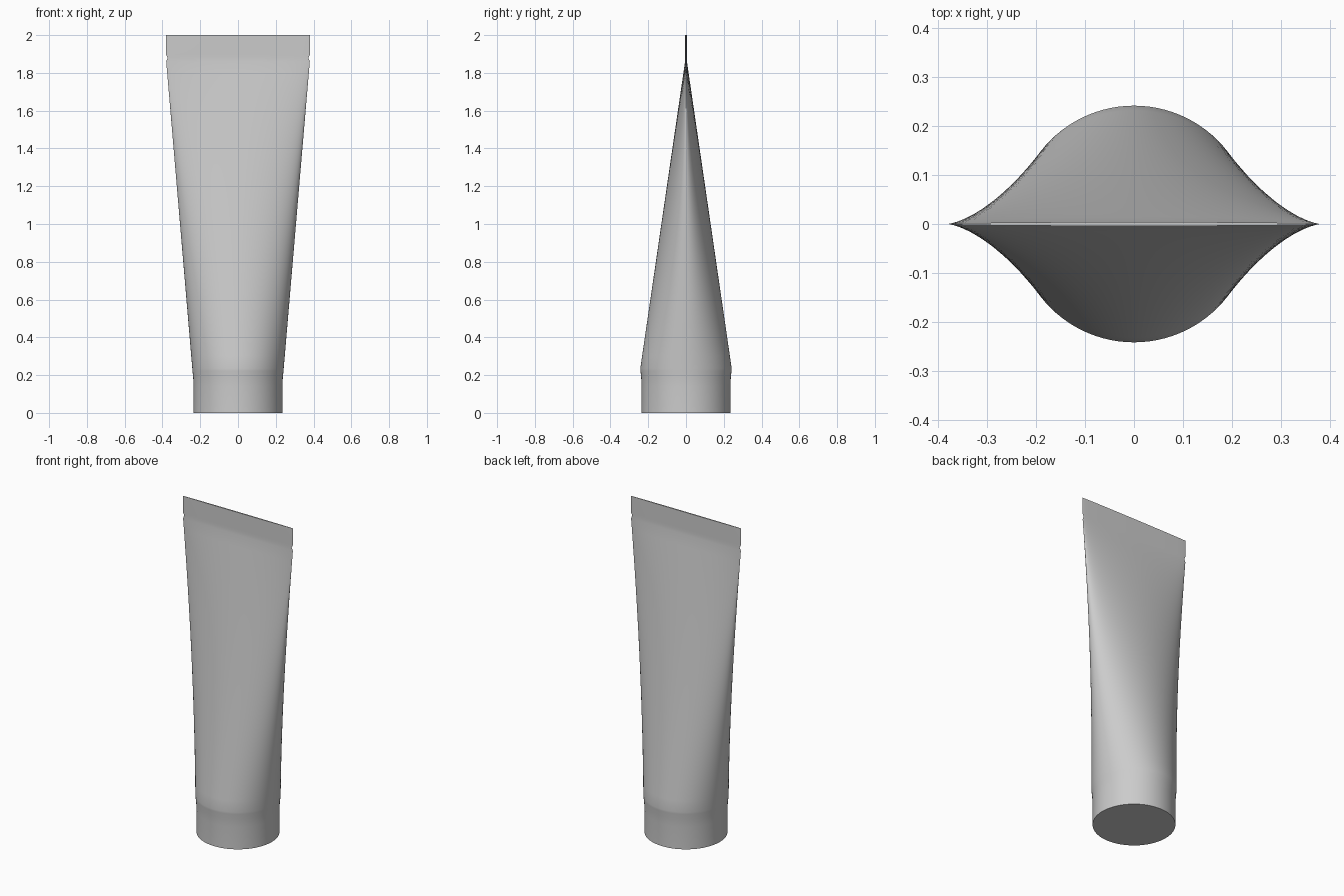
import bpy, bmesh, math

if "Cube" in bpy.data.objects:
    bpy.data.objects.remove(bpy.data.objects["Cube"])

SIDES = 96


def loft(name, rings):
    """Skin a stack of elliptical rings (half width, half depth, z) and cap both ends."""
    bm = bmesh.new()
    loops = []
    for a, b, z in rings:
        loops.append([bm.verts.new((a * math.cos(2 * math.pi * i / SIDES),
                                    b * math.sin(2 * math.pi * i / SIDES), z))
                      for i in range(SIDES)])
    for low, high in zip(loops, loops[1:]):
        for i in range(SIDES):
            j = (i + 1) % SIDES
            bm.faces.new((low[i], low[j], high[j], high[i]))
    bm.faces.new(loops[0][::-1])
    bm.faces.new(loops[-1])
    mesh = bpy.data.meshes.new(name)
    bm.to_mesh(mesh)
    bm.free()
    obj = bpy.data.objects.new(name, mesh)
    bpy.context.collection.objects.link(obj)
    bpy.context.view_layer.objects.active = obj
    obj.select_set(True)
    bpy.ops.object.shade_smooth_by_angle(angle=math.radians(30))
    obj.select_set(False)
    return obj


# Round base, flaring slightly into the body
rings = [(0.235, 0.235, 0), (0.235, 0.235, 0.14), (0.2375, 0.2375, 0.19),
         (0.241, 0.241, 0.222)]

# Body flattening from a circle to a wide thin edge
STEPS = 24
for k in range(STEPS + 1):
    t = k / STEPS
    rings.append((0.242 + 0.138 * t, 0.242 + (0.005 - 0.242) * t, 0.235 + 1.625 * t))

# Small side notch, then the flat crimped seal
rings += [(0.372, 0.004, 1.88), (0.38, 0.004, 1.895), (0.38, 0.004, 2.0)]

loft("squeeze_tube", rings)
